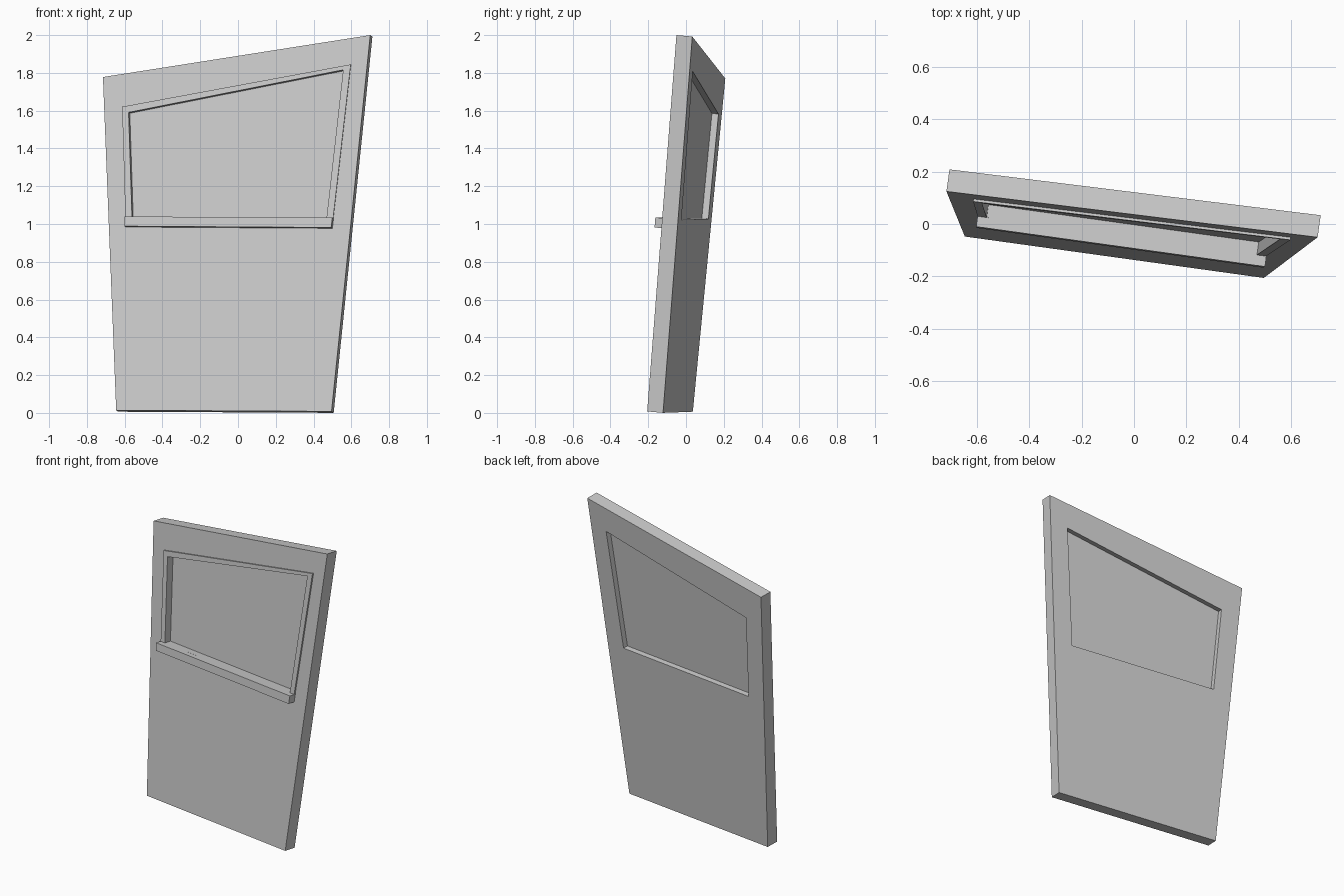
import bpy, bmesh
from mathutils import Vector

if "Cube" in bpy.data.objects:
    bpy.data.objects.remove(bpy.data.objects["Cube"])

# Slanted panel plane: outlines are given as (x, z) on the front face,
# depth is measured from that face along the inward normal
NORMAL = Vector((0.138, 1.0, -0.092)).normalized()


def on_panel(p, depth):
    x, z = p
    return Vector((x, -0.138 - 0.138 * x + 0.092 * z, z)) + NORMAL * depth


def finish(bm, name):
    bmesh.ops.recalc_face_normals(bm, faces=bm.faces)
    mesh = bpy.data.meshes.new(name)
    bm.to_mesh(mesh)
    bm.free()
    obj = bpy.data.objects.new(name, mesh)
    bpy.context.collection.objects.link(obj)
    return obj


def slab(name, outline, d0, d1, hole=None):
    """Extrude an outline between two depths, optionally with a matching hole."""
    bm = bmesh.new()
    n = len(outline)

    def loops(pts):
        return [[bm.verts.new(on_panel(p, d)) for p in pts] for d in (d0, d1)]

    def bridge(a, b):
        for i in range(n):
            j = (i + 1) % n
            bm.faces.new((a[i], a[j], b[j], b[i]))

    front, back = loops(outline)
    bridge(front, back)
    if hole:
        hole_front, hole_back = loops(hole)
        bridge(hole_front, hole_back)
        bridge(front, hole_front)
        bridge(back, hole_back)
    else:
        bm.faces.new(front)
        bm.faces.new(back)
    return finish(bm, name)


# Outlines run bottom left, bottom right, top right, top left
panel = [(-0.645, 0.014), (0.495, 0.008), (0.70, 2.0), (-0.715, 1.778)]
opening = [(-0.560, 1.035), (0.470, 1.030), (0.558, 1.815), (-0.578, 1.590)]
trim = [(-0.594, 1.010), (0.502, 1.005), (0.598, 1.844), (-0.612, 1.620)]
ledge = [(-0.594, 0.984), (0.500, 0.977), (0.506, 1.030), (-0.595, 1.035)]

# Wall panel with window opening
slab("wall_panel", panel, 0.0, 0.085, opening)
# Thin raised trim around the opening
slab("window_trim", trim, -0.01, 0.0, opening)
# Recessed pane
slab("window_pane", opening, 0.04, 0.05)
# Projecting sill
slab("window_sill", ledge, -0.05, 0.0)
